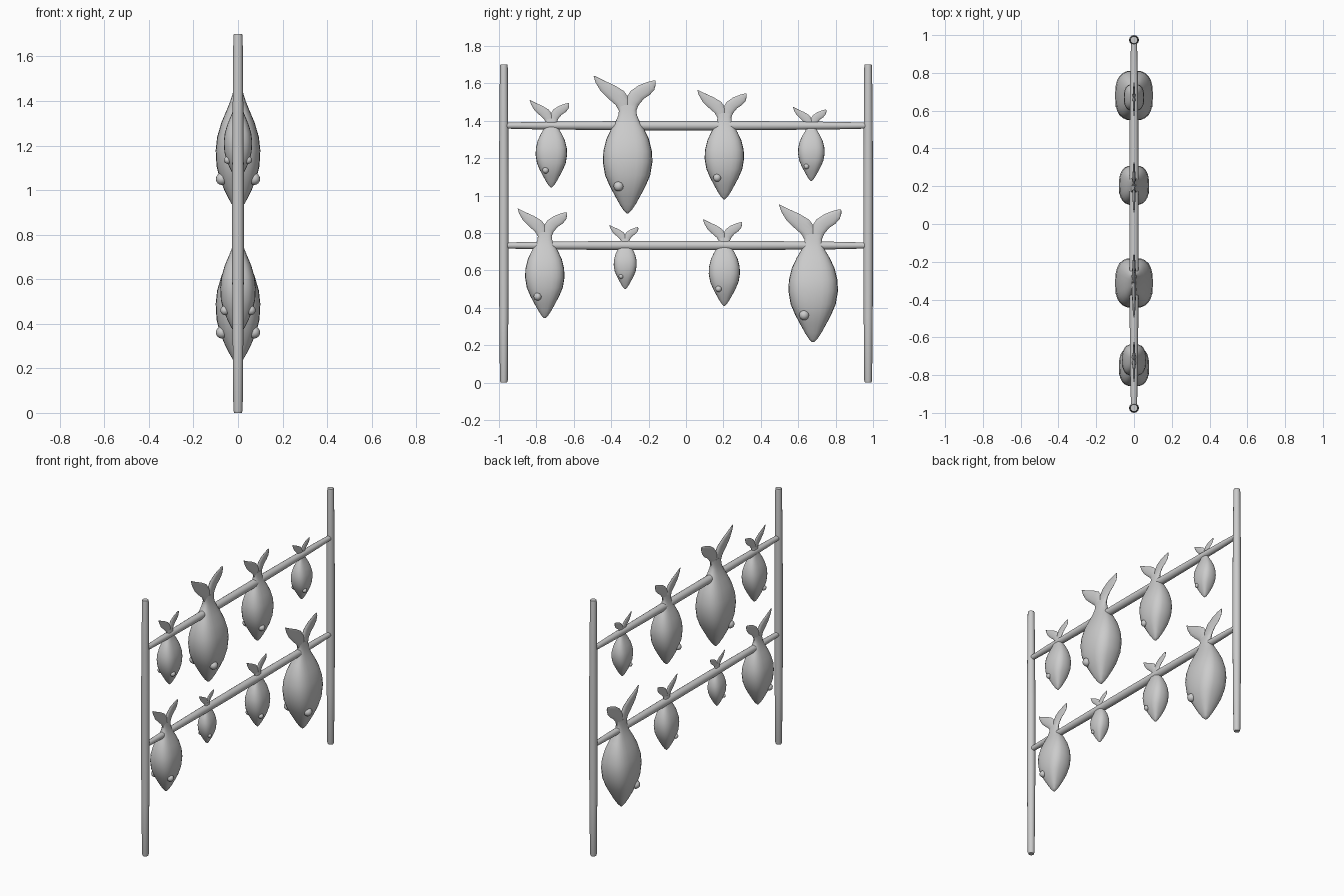
import bpy, bmesh
from math import sin, cos, tau, copysign, radians
from mathutils import Vector

if "Cube" in bpy.data.objects:
    bpy.data.objects.remove(bpy.data.objects["Cube"])


def finish(bm, name):
    bmesh.ops.recalc_face_normals(bm, faces=bm.faces)
    me = bpy.data.meshes.new(name)
    bm.to_mesh(me)
    bm.free()
    ob = bpy.data.objects.new(name, me)
    bpy.context.collection.objects.link(ob)
    bpy.context.view_layer.objects.active = ob
    ob.select_set(True)
    bpy.ops.object.shade_smooth_by_angle(angle=radians(50))
    ob.select_set(False)
    return ob


def skin(bm, rings):
    rings = [[bm.verts.new(p) for p in r] for r in rings]
    n = len(rings[0])
    for a, b in zip(rings, rings[1:]):
        for i in range(n):
            j = (i + 1) % n
            bm.faces.new((a[i], a[j], b[j], b[i]))
    bm.faces.new(rings[0])
    bm.faces.new(rings[-1])


def section(p, q, t, power, n=24):
    """Rounded ring spanning p-q in the YZ plane, half thickness t in X."""
    p, q = Vector((0, *p)), Vector((0, *q))
    mid, half = (p + q) / 2, (q - p) / 2
    se = lambda v: copysign(abs(v) ** (2 / power), v)
    return [mid + half * se(cos(tau * i / n)) + Vector((t * se(sin(tau * i / n)), 0, 0))
            for i in range(n)]


def pole(name, stations, at):
    """Tapered round pole: stations are (distance, radius)."""
    bm = bmesh.new()
    skin(bm, [[at(r * cos(tau * i / 16), r * sin(tau * i / 16), d) for i in range(16)]
              for d, r in stations])
    finish(bm, name)


# Upright posts, slimmer at the ends
for side, y in (("left", -0.974), ("right", 0.974)):
    pole("post_" + side, [(0, .017), (.012, .021), (.35, .024), (.6, .026), (1.1, .026),
                          (1.35, .024), (1.685, .021), (1.7, .019)],
         lambda a, b, d, y=y: (a, y + b, d))

# Horizontal rails
for label, z in (("upper", 1.374), ("lower", 0.733)):
    pole("rail_" + label, [(-.965, .016), (-.8, .02), (-.5, .023), (-.2, .025), (.2, .025),
                           (.5, .023), (.8, .02), (.965, .016)],
         lambda a, b, d, z=z: (a, d, z + b))

# Fish profile on a 137-unit tall fish: height, half width, half thickness
BODY = [(0, 1, 1), (3, 4, 3.5), (9, 8, 7), (18, 13, 11.5), (27, 17.8, 15.3), (38, 22.5, 18),
        (51, 24.7, 18.7), (62, 24.2, 17.5), (74, 21.2, 14), (84, 16.5, 9.8), (92, 11.7, 6.5),
        (98, 9.2, 4.6), (103, 8.6, 3.5), (108, 10, 2.6)]
# Tail lobes: outer edge, inner edge, half thickness
LONG_LOBE = [((-8.5, 102), (2, 102), 3), ((-12, 108), (2, 114), 2.4), ((-20, 115), (-4, 122), 2),
             ((-27, 122), (-13, 127.5), 1.6), ((-32, 130.5), (-24, 132.5), 1.2),
             ((-34, 137), (-33, 137), .5)]
SHORT_LOBE = [((8.5, 102), (-2, 102), 3), ((11, 108), (-2, 114), 2.4), ((16, 114), (3, 122), 2),
              ((22, 118), (11, 127.5), 1.6), ((26.5, 123), (20, 131), 1.2),
              ((28, 128), (26, 132.5), .9), ((28, 131), (27.5, 132.5), .5)]


def fish(name, y, z, height):
    bm = bmesh.new()
    skin(bm, [section((-w, h), (w, h), t, 2.7) for h, w, t in BODY])
    for lobe in (LONG_LOBE, SHORT_LOBE):
        skin(bm, [section(p, q, t, 2, 12) for p, q, t in lobe])
    # Eyes on both flanks
    for sx in (-1, 1):
        eye = bmesh.ops.create_uvsphere(bm, u_segments=16, v_segments=8, radius=5)
        bmesh.ops.translate(bm, verts=eye["verts"], vec=(sx * 13.5, -9, 27))
    s = height / 137
    bmesh.ops.scale(bm, verts=bm.verts, vec=(s, s, s))
    ob = finish(bm, name)
    ob.location = (0, y, z)


# Fish hung on each rail: y, nose height, length
FISH = {"upper": [(-.72, 1.043, .467), (-.312, .905, .735), (.205, .98, .585), (.67, 1.078, .395)],
        "lower": [(-.755, .345, .585), (-.325, .5, .342), (.205, .41, .463), (.68, .216, .735)]}
for row, items in FISH.items():
    for i, (y, z, height) in enumerate(items, 1):
        fish(f"fish_{row}_{i}", y, z, height)
